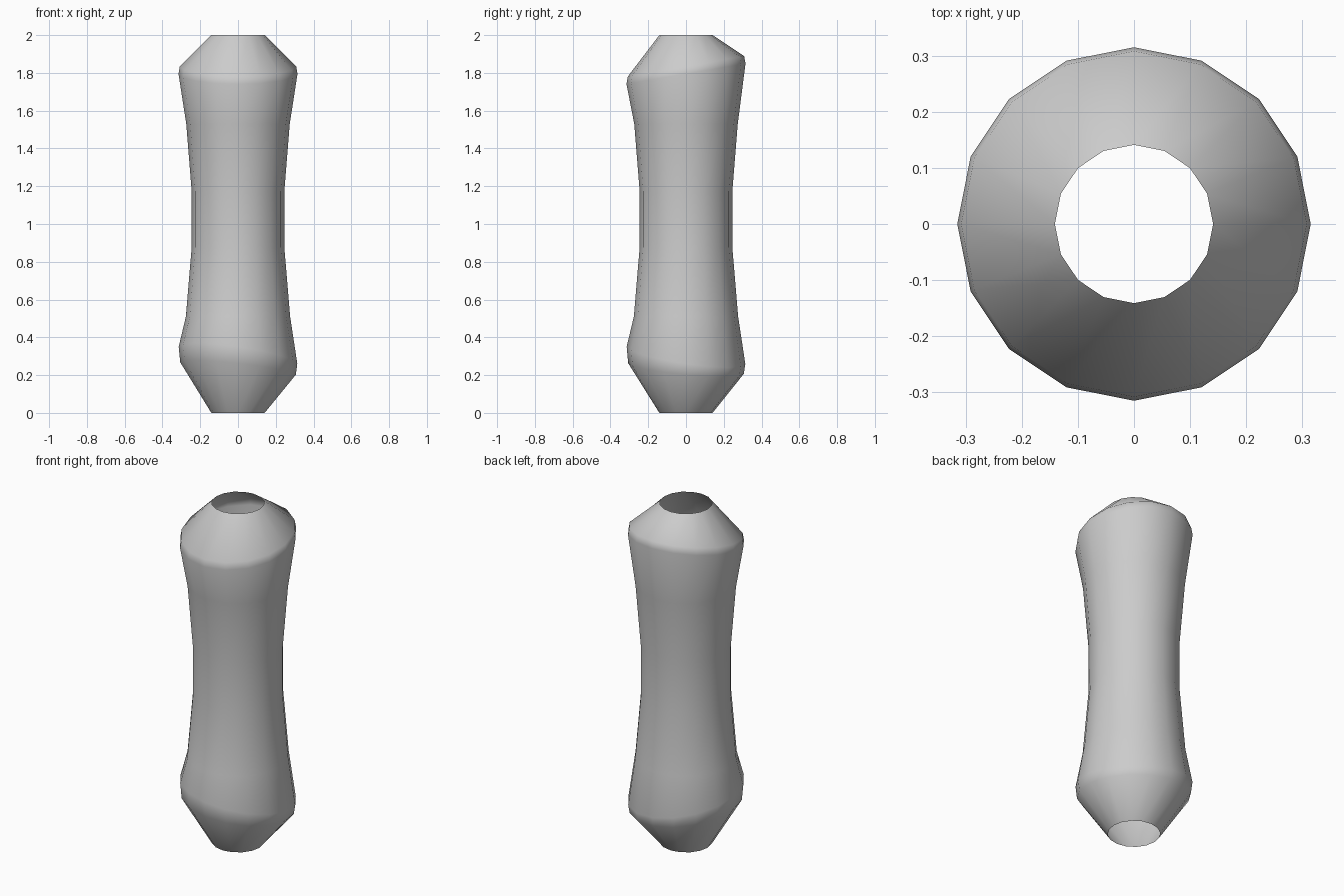
import bpy, bmesh
from math import cos, sin, pi

if "Cube" in bpy.data.objects:
    bpy.data.objects.remove(bpy.data.objects["Cube"])

SIDES = 16
# Rings from bottom to top: height, radius, tilt along x, tilt along y
RINGS = [
    (0.00, 0.141, 0, 0),
    (0.235, 0.306, -0.033, -0.028),
    (0.305, 0.314, -0.045, -0.046),
    (0.51, 0.276, 0, 0),
    (0.88, 0.245, 0, 0),
    (1.17, 0.245, 0, 0),
    (1.53, 0.274, 0, 0),
    (1.795, 0.315, 0, 0.054),
    (1.835, 0.308, 0, 0.054),
    (2.00, 0.141, 0, 0),
]

# Hollow, open-ended sleeve with slanted shoulders
bm = bmesh.new()
loops = []
for z, r, tx, ty in RINGS:
    loop = []
    for i in range(SIDES):
        a = 2 * pi * i / SIDES
        loop.append(bm.verts.new((r * cos(a), r * sin(a), z + tx * cos(a) + ty * sin(a))))
    loops.append(loop)
for low, high in zip(loops, loops[1:]):
    for i in range(SIDES):
        j = (i + 1) % SIDES
        bm.faces.new((low[i], low[j], high[j], high[i])).smooth = True

mesh = bpy.data.meshes.new("sleeve")
bm.to_mesh(mesh)
bm.free()
sleeve = bpy.data.objects.new("sleeve", mesh)
bpy.context.collection.objects.link(sleeve)
